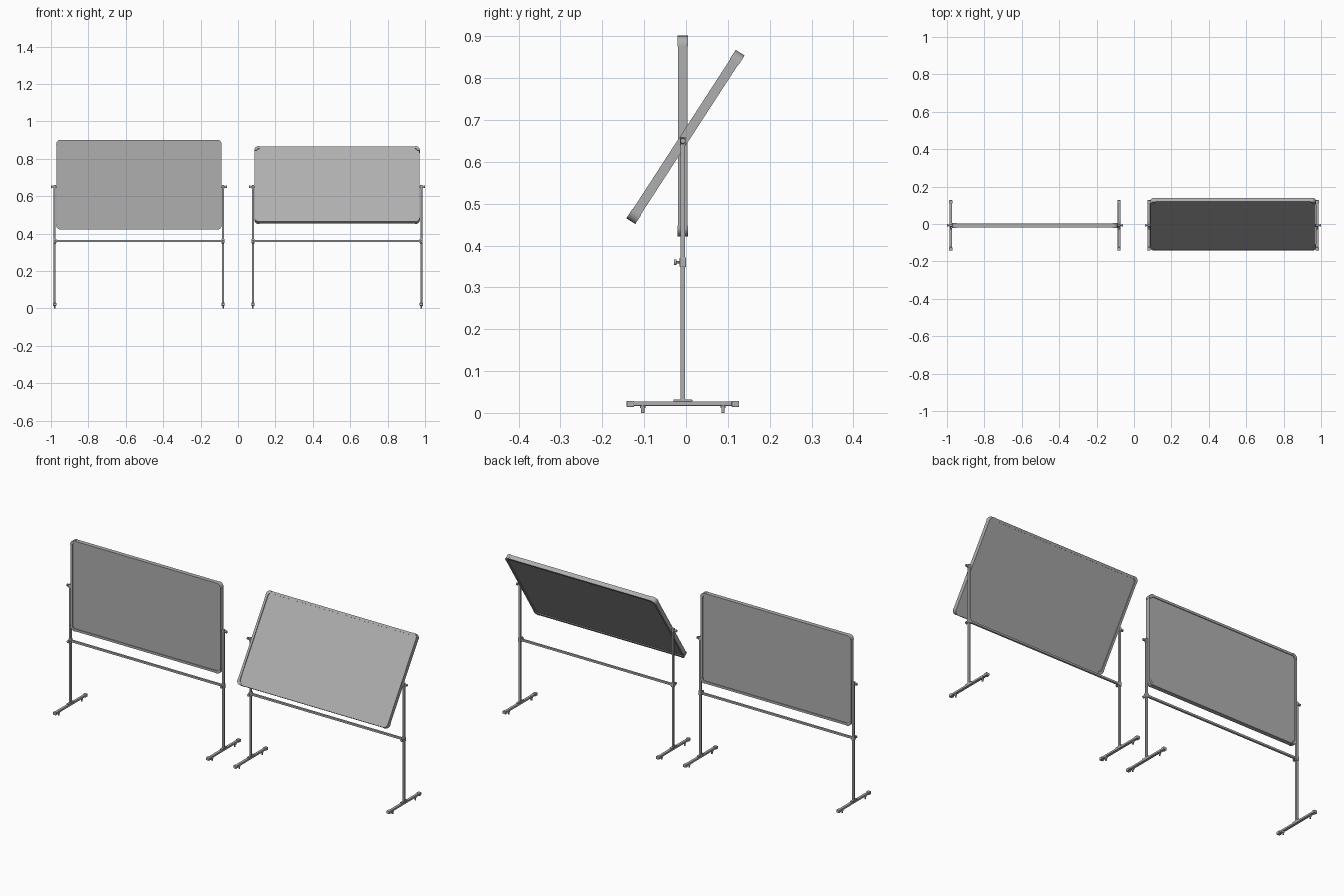
import bpy, bmesh, math
from mathutils import Matrix, Vector

cube = bpy.data.objects.get("Cube")
if cube:
    bpy.data.objects.remove(cube, do_unlink=True)

grey = bpy.data.materials.new("plain_grey")
grey.use_nodes = True
colour = (0.43, 0.43, 0.43, 1)
grey.diffuse_color = colour
grey.node_tree.nodes["Principled BSDF"].inputs["Base Color"].default_value = colour

AXIS_Y = -0.0075      # depth of the uprights
PIVOT_Z = 0.65
HALF_SPAN = 0.45      # half distance between uprights
HALF_W, HALF_H = 0.442, 0.24


def finish(name, bm, matrix=None):
    bmesh.ops.recalc_face_normals(bm, faces=bm.faces)
    mesh = bpy.data.meshes.new(name)
    bm.to_mesh(mesh)
    bm.free()
    mesh.materials.append(grey)
    ob = bpy.data.objects.new(name, mesh)
    bpy.context.collection.objects.link(ob)
    if matrix:
        ob.matrix_world = matrix
    return ob


def box(name, centre, size, bevel=0.0):
    bm = bmesh.new()
    bmesh.ops.create_cube(bm, size=1)
    bmesh.ops.scale(bm, vec=size, verts=bm.verts)
    ob = finish(name, bm, Matrix.Translation(centre))
    if bevel:
        mod = ob.modifiers.new("soft_edges", 'BEVEL')
        mod.width, mod.segments = bevel, 2
    return ob


def rod(name, start, end, radius, radius_end=None, sides=16):
    start, end = Vector(start), Vector(end)
    bm = bmesh.new()
    bmesh.ops.create_cone(bm, cap_ends=True, segments=sides, radius1=radius,
                          radius2=radius if radius_end is None else radius_end,
                          depth=(end - start).length)
    for f in bm.faces:
        f.smooth = len(f.verts) == 4
    for e in bm.edges:
        e.smooth = all(f.smooth for f in e.link_faces)
    turn = (end - start).to_track_quat('Z', 'Y').to_matrix().to_4x4()
    return finish(name, bm, Matrix.Translation((start + end) / 2) @ turn)


def arc(sx, sz, hw, hh, r, steps=6):
    """Points round one corner, from the horizontal edge to the upright one."""
    return [(sx * (hw - r + r * math.sin(a)), sz * (hh - r + r * math.cos(a)))
            for a in (math.pi / 2 * i / steps for i in range(steps + 1))]


def outline(hw, hh, r):
    pts = []
    for sx, sz in ((1, 1), (1, -1), (-1, -1), (-1, 1)):
        corner = arc(sx, sz, hw, hh, r)
        pts += corner if sx * sz > 0 else corner[::-1]
    return pts


def band(name, outer, inner, half_depth, matrix, closed=True):
    """Solid strip between two matching outlines."""
    bm = bmesh.new()
    rows = [[bm.verts.new((x, y, z)) for x, z in pts]
            for pts, y in ((outer, -half_depth), (outer, half_depth),
                           (inner, half_depth), (inner, -half_depth))]
    n = len(outer)
    for i in range(n if closed else n - 1):
        j = (i + 1) % n
        for k in range(4):
            a, b = rows[k], rows[(k + 1) % 4]
            bm.faces.new((a[i], a[j], b[j], b[i]))
    if not closed:
        for i in (0, -1):
            bm.faces.new([row[i] for row in rows])
    return finish(name, bm, matrix)


def build_board(side, matrix):
    inset = 0.013
    outer = outline(HALF_W - 0.001, HALF_H - 0.001, 0.022)
    inner = outline(HALF_W - inset, HALF_H - inset, 0.01)
    band(side + "_board_frame", outer, inner, 0.0115, matrix)

    # writing panel, set back slightly on both faces
    bm = bmesh.new()
    pts = outline(HALF_W - inset + 0.002, HALF_H - inset + 0.002, 0.01)
    face = bm.faces.new([bm.verts.new((x, -0.0075, z)) for x, z in pts])
    new = bmesh.ops.extrude_face_region(bm, geom=[face])["geom"]
    bmesh.ops.translate(bm, vec=(0, 0.015, 0),
                        verts=[v for v in new if isinstance(v, bmesh.types.BMVert)])
    finish(side + "_writing_panel", bm, matrix)

    # corner caps wrapped round the frame
    for sx in (-1, 1):
        for sz in (-1, 1):
            out = arc(sx, sz, HALF_W, HALF_H, 0.023)
            inn = arc(sx, sz, HALF_W - 0.014, HALF_H - 0.014, 0.01)
            out = [(out[0][0] - sx * 0.003, out[0][1])] + out + \
                  [(out[-1][0], out[-1][1] - sz * 0.003)]
            inn = [(out[0][0], inn[0][1])] + inn + [(inn[-1][0], out[-1][1])]
            band(side + "_corner_cap", out, inn, 0.0127, matrix, closed=False)


def build_stand(side, cx):
    for sx in (-1, 1):
        x = cx + sx * HALF_SPAN

        # upright with top cap
        box(side + "_upright", (x, AXIS_Y, 0.34), (0.011, 0.011, 0.63), 0.0015)
        box(side + "_upright_cap", (x, AXIS_Y, 0.65), (0.0135, 0.0135, 0.02), 0.002)

        # pivot pin and outer hand knob
        rod(side + "_pivot_pin", (cx + sx * 0.435, AXIS_Y, PIVOT_Z),
            (x + sx * 0.013, AXIS_Y, PIVOT_Z), 0.003)
        rod(side + "_pivot_knob", (x + sx * 0.013, AXIS_Y, PIVOT_Z),
            (x + sx * 0.02, AXIS_Y, PIVOT_Z), 0.007, 0.006)

        # foot bar, end caps, mounting plate
        box(side + "_foot_bar", (x, AXIS_Y, 0.022), (0.014, 0.25, 0.01), 0.001)
        box(side + "_mounting_plate", (x, AXIS_Y, 0.0295), (0.013, 0.045, 0.005), 0.001)
        for sy in (-1, 1):
            box(side + "_foot_cap", (x, AXIS_Y + sy * 0.1255, 0.0215),
                (0.018, 0.018, 0.015), 0.002)
            y = AXIS_Y + sy * 0.096
            rod(side + "_foot_pad", (x, y, 0), (x, y, 0.012), 0.004)
            rod(side + "_foot_pad_flange", (x, y, 0.012), (x, y, 0.018), 0.0065)

        # crossbar clamp with tightening knob
        box(side + "_clamp", (x - sx * 0.001, AXIS_Y, 0.36), (0.017, 0.016, 0.024), 0.003)
        rod(side + "_clamp_stem", (x, AXIS_Y, 0.36), (x, -0.024, 0.36), 0.0025)
        rod(side + "_clamp_knob", (x, -0.023, 0.36), (x, -0.0285, 0.36), 0.007)

    # crossbar between the uprights
    box(side + "_crossbar", (cx, AXIS_Y, 0.36), (2 * HALF_SPAN, 0.011, 0.011), 0.0015)


# one upright board on the right, one tilted board on the left
for side, cx, tilt in (("right", -0.53, 0), ("left", 0.53, -33)):
    build_stand(side, cx)
    pose = (Matrix.Translation((cx, AXIS_Y, PIVOT_Z))
            @ Matrix.Rotation(math.radians(tilt), 4, 'X')
            @ Matrix.Translation((0, 0, 0.0115)))
    build_board(side, pose)
